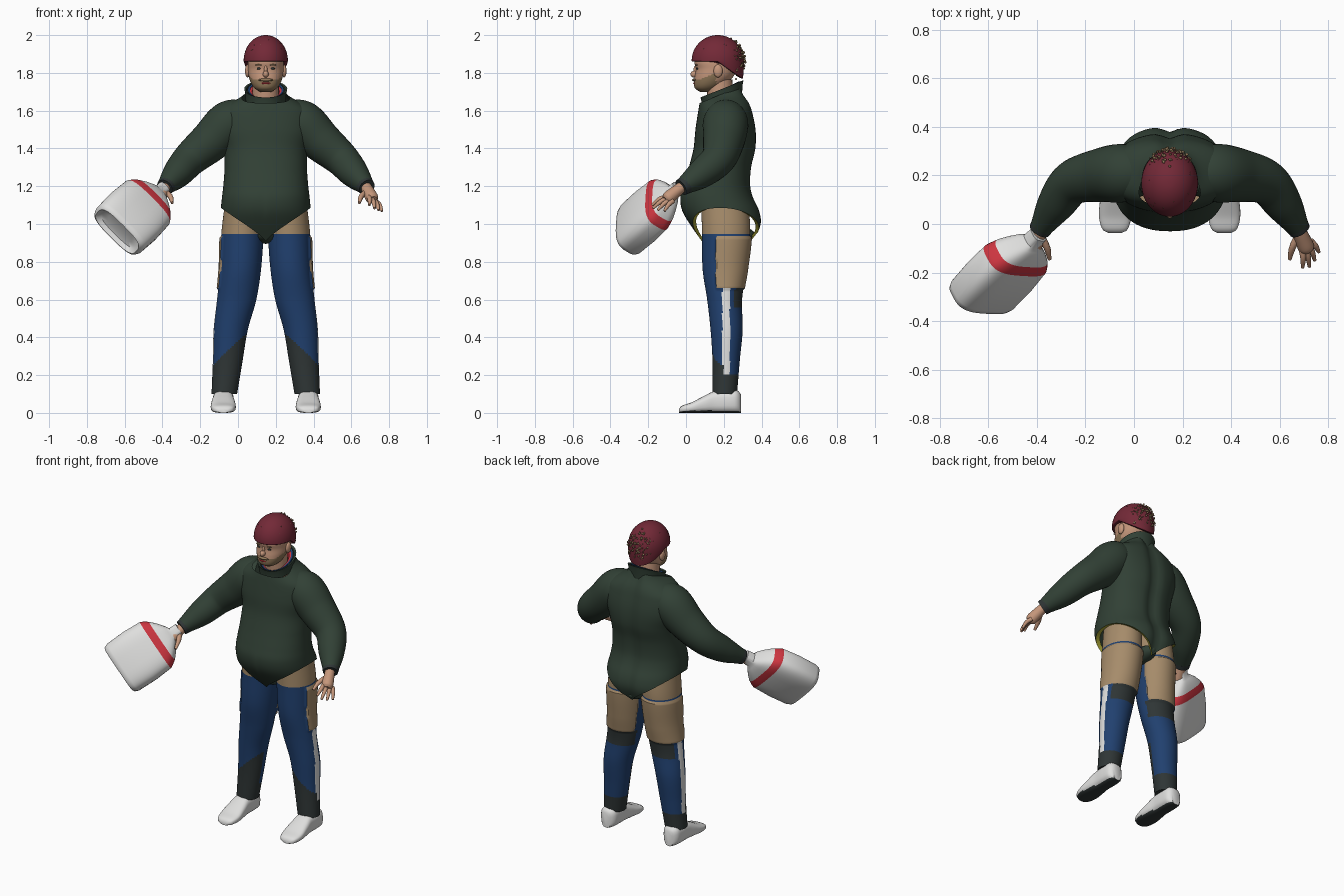
import bpy, bmesh, random
from math import sin, cos, pi, exp, copysign
from mathutils import Vector, Matrix

if "Cube" in bpy.data.objects:
    bpy.data.objects.remove(bpy.data.objects["Cube"])
random.seed(4)
MID = 0.147  # body centre line


def material(name, *rgb):
    m = bpy.data.materials.new(name)
    m.use_nodes = True
    m.diffuse_color = (*rgb, 1)
    m.node_tree.nodes["Principled BSDF"].inputs["Base Color"].default_value = (*rgb, 1)
    return m


green = material("dark green knit", .031, .052, .036)
maroon = material("maroon wool", .17, .022, .038)
blue = material("trouser blue", .015, .052, .16)
tan = material("tan cloth", .38, .26, .145)
white = material("white plastic", .74, .74, .73)
red = material("red band", .6, .035, .05)
flesh = material("skin", .56, .31, .2)
beard = material("beard brown", .27, .18, .095)
dark = material("charcoal", .028, .036, .036)
yellow = material("yellow trim", .45, .42, .04)


def sample(table, k):
    """Smooth interpolation of rows (key, values...) at key k."""
    k = min(max(k, table[0][0]), table[-1][0])
    i = next(j for j in range(len(table) - 1) if k <= table[j + 1][0])
    a, b = table[i], table[i + 1]
    p, q = table[max(i - 1, 0)], table[min(i + 2, len(table) - 1)]
    h = b[0] - a[0]
    t = (k - a[0]) / h
    out = []
    for c in range(1, len(a)):
        m0 = (b[c] - p[c]) / (b[0] - p[0]) * h
        m1 = (q[c] - a[c]) / (q[0] - a[0]) * h
        d = b[c] - a[c]
        out.append(a[c] + t * m0 + t * t * (3 * d - 2 * m0 - m1) + t ** 3 * (m0 + m1 - 2 * d))
    return out


def finish(name, bm, mats, rule=None):
    bmesh.ops.recalc_face_normals(bm, faces=bm.faces)
    bm.normal_update()
    if rule:
        for f in bm.faces:
            f.material_index = rule(f.calc_center_median(), f.normal)
    me = bpy.data.meshes.new(name)
    bm.to_mesh(me)
    bm.free()
    for m in mats:
        me.materials.append(m)
    ob = bpy.data.objects.new(name, me)
    bpy.context.collection.objects.link(ob)
    bpy.ops.object.select_all(action='DESELECT')
    ob.select_set(True)
    bpy.context.view_layer.objects.active = ob
    bpy.ops.object.shade_smooth_by_angle(angle=.8)
    return ob


def skin(name, rows, mats, rule=None, caps=True):
    """Closed rings of points joined into one surface."""
    bm = bmesh.new()
    vs = [[bm.verts.new(p) for p in row] for row in rows]
    n = len(vs[0])
    for a, b in zip(vs, vs[1:]):
        for j in range(n):
            bm.faces.new((a[j], a[(j + 1) % n], b[(j + 1) % n], b[j]))
    if caps:
        bm.faces.new(vs[0])
        bm.faces.new(vs[-1])
    return finish(name, bm, mats, rule)


def angles(n):
    return [2 * pi * j / n for j in range(n)]


def soft(v, power):
    return copysign(abs(v) ** power, v)


def tube(name, pts, mats, side=1, steps=6, n=20, rule=None):
    """Round limb through (offset, y, z, radius) points."""
    table = [(i, *p) for i, p in enumerate(pts)]
    total = (len(pts) - 1) * steps
    path = [sample(table, i / steps) for i in range(total + 1)]
    rows = []
    for i, (x, y, z, r) in enumerate(path):
        t = Vector(path[min(i + 1, total)][:3]) - Vector(path[max(i - 1, 0)][:3])
        u = t.cross(Vector((.3, 1, .2))).normalized()
        v = t.cross(u).normalized()
        ring = [Vector((x, y, z)) + (u * cos(a) + v * sin(a)) * r for a in angles(n)]
        rows.append([(MID + side * p.x, p.y, p.z) for p in ring])
    return skin(name, rows, mats, rule)


def ball(name, off, y, z, size, mat):
    bm = bmesh.new()
    bmesh.ops.create_uvsphere(bm, u_segments=20, v_segments=12, radius=1,
                              matrix=Matrix.LocRotScale((MID + off, y, z), None, size))
    return finish(name, bm, [mat])


def slab_point(table, z, a, power):
    """Point on an upright form given as (z, half width, front y, back y)."""
    w, front, back = sample(table, z)
    return Vector((MID + w * soft(cos(a), power),
                   (front + back) / 2 + (back - front) / 2 * soft(sin(a), power), z))


# Sweater with a high-cut hem, an inward yellow trim and a groove down the back
TORSO = [(.9, .2, .09, .36), (1, .235, .02, .4), (1.07, .238, -.02, .392), (1.14, .232, -.03, .36),
         (1.2, .225, -.015, .345), (1.3, .218, .015, .35), (1.4, .222, .04, .372), (1.5, .25, .05, .372),
         (1.6, .24, .065, .352), (1.64, .19, .072, .338), (1.68, .12, .08, .315), (1.74, .08, .09, .29)]


def torso_point(a, t):
    hem = .91 + .175 * abs(cos(a)) ** .8
    p = slab_point(TORSO, hem + t * (1.69 + .05 * sin(a) - hem), a, .88)
    if sin(a) > 0:
        p.y -= .022 * exp(-((p.x - MID) / .035) ** 2)
    return p


rows = [[torso_point(a, 1 - i / 50) for a in angles(64)] for i in range(51)]
skin("sweater_body", rows, [green], caps=False)
hem = rows[-1]
inner = [p + Vector((MID - p.x, .21 - p.y, .03)) * .1 for p in hem]
skin("sweater_hem_trim", [hem, inner], [yellow], caps=False)
ball("sweater_crotch", 0, .225, .945, (.06, .14, .05), green)


# Collars
def collar(name, mat, r, drop):
    specs = [(r - .004, 1.65, .03), (r, 1.7 - drop, .04), (r + .004, 1.715 - drop, .045),
             (r - .008, 1.712 - drop, .045), (r - .014, 1.65, .03)]
    skin(name, [[(MID + q * cos(a), .19 + q * sin(a), z + k * sin(a)) for a in angles(40)]
                for q, z, k in specs], [mat], caps=False)


collar("sweater_collar", green, .11, 0)
collar("shirt_collar", blue, .092, .004)
collar("undershirt_collar", red, .08, .01)

# Neck and head, with the beard on the jaw
tube("neck", [(0, .19, 1.6, .07), (0, .175, 1.76, .07)], [flesh])
HEAD = [(1.7, .03, .075, .13), (1.715, .055, .05, .17), (1.74, .075, .042, .21), (1.78, .09, .046, .25),
        (1.82, .094, .052, .27), (1.86, .095, .045, .28), (1.93, .08, .07, .25)]
skin("head", [[slab_point(HEAD, 1.7 + .23 * i / 32, a, .95) for a in angles(40)] for i in range(33)],
     [flesh, beard], lambda c, n: int(c.y < .16 and c.z < 1.762 + .45 * max(0, c.y - .07)))
ball("nose", 0, .045, 1.793, (.016, .022, .018), flesh)
ball("nose_bridge", 0, .052, 1.815, (.009, .012, .025), flesh)
ball("mouth", 0, .044, 1.745, (.024, .006, .005), red)
ball("moustache", 0, .044, 1.763, (.04, .012, .008), beard)
for s in (1, -1):
    ball("ear", s * .096, .17, 1.81, (.014, .024, .034), flesh)
    ball("eye", s * .036, .06, 1.823, (.012, .006, .006), dark)
    ball("eyebrow", s * .036, .055, 1.842, (.02, .007, .004), beard)

# Knitted cap, lower at the back
CAP = Vector((MID, .168, 1.865))


def cap_ring(k, z_of):
    return [(CAP.x + .117 * k * cos(a), CAP.y + .138 * k * sin(a), z_of(a)) for a in angles(48)]


rows = []
for i in range(1, 17):
    f = pi / 2 * i / 16
    rows.append(cap_ring(sin(f), lambda a: CAP.z + .135 * cos(f)))
for k, drop in ((1, .4), (.98, .8), (.96, 1), (.84, .95)):
    rows.append(cap_ring(k, lambda a: CAP.z - drop * (.006 + .09 * max(0, sin(a)))))
skin("knit_cap", rows, [maroon])

# Tufts of hair poking out of the cap
bm = bmesh.new()
for i in range(130):
    d = Vector((random.gauss(0, .45), 1, random.gauss(.15, .45))).normalized()
    if i % 8 == 0:
        d = Vector((random.uniform(-1, 1), random.uniform(-1, 1), .6)).normalized()
    k = random.uniform(1, 1.06) if i % 8 else 1
    spot = CAP + Vector((d.x * .117, d.y * .138, d.z * .135)) * k
    r = random.uniform(.003, .008) if i % 8 else .002
    bmesh.ops.create_icosphere(bm, subdivisions=1, radius=r, matrix=Matrix.Translation(spot))
finish("hair_tufts", bm, [beard])

# Trouser legs: (z, inner offset, outer offset, front y, back y)
LEG = [(.1, .152, .287, .14, .27), (.28, .122, .28, .14, .285), (.44, .095, .276, .13, .3),
       (.6, .05, .258, .112, .297), (.76, .025, .242, .088, .32), (.95, .012, .235, .085, .34),
       (1.12, .012, .215, .08, .33)]


def on_pad(off, y, z):
    return .66 < z < .935 and (y > .25 or (y > .16 and off > .13))


def leg_rule(c, n):
    off = abs(c.x - MID)
    xin, xout, front, back = sample(LEG, c.z)
    across = (xout - off) / (xout - xin)
    if c.z > .95 or on_pad(off, c.y, c.z):
        return 1
    if c.z < .2 + (.05 + .17 * across if c.y < .2 else 0):
        return 2
    if .56 < c.z < .66 and c.y > .23 and across > .08:
        return 2
    if c.z < .66 and .192 < c.y < .232 and across < .3:
        return 3
    return 0


def leg_ring(z, side):
    xin, xout, front, back = sample(LEG, z)
    cx, cy = (xin + xout) / 2, (front + back) / 2
    ring = []
    for a in angles(80):
        dx, dy = (xout - xin) / 2 * cos(a), (back - front) / 2 * sin(a)
        k = 1.08 if on_pad(cx + dx, cy + dy, z) else 1
        ring.append((MID + side * (cx + dx * k), cy + dy * k, z))
    return ring


# Shoes: (y, half width, height)
SHOE = [(-.038, .025, .02), (-.025, .05, .036), (.03, .066, .056), (.1, .062, .092),
        (.15, .056, .115), (.22, .056, .12), (.27, .05, .12), (.29, .03, .1)]
FINGERS = {"index": (.548, -.18, 1.1), "middle": (.576, -.176, 1.083),
           "ring": (.598, -.15, 1.073), "little": (.615, -.115, 1.068)}

for side, word in ((1, "left"), (-1, "right")):
    skin(word + "_leg", [leg_ring(1.12 - 1.02 * i / 100, side) for i in range(101)],
         [blue, tan, dark, white], leg_rule)
    rows = []
    for i in range(31):
        y = -.038 + .328 * i / 30
        w, h = sample(SHOE, y)
        rows.append([(MID + side * .225 + w * soft(cos(a), .7), y, h / 2 * (1 + soft(sin(a), .7)))
                     for a in angles(28)])
    skin(word + "_shoe", rows, [white, dark], lambda c, n: int(n.z < -.6 and c.z < .012))

    # Sleeve with a dark cuff, then the hand
    tube(word + "_sleeve", [(.1, .21, 1.57, .09), (.19, .21, 1.535, .12), (.29, .2, 1.44, .11),
                            (.4, .17, 1.345, .092), (.47, .08, 1.265, .077), (.53, -.015, 1.2, .046)],
         [green], side, 8, 32)
    tube(word + "_cuff", [(.522, -.002, 1.208, .05), (.536, -.026, 1.193, .045)], [dark], side)
    tube(word + "_palm", [(.525, -.01, 1.205, .028), (.545, -.055, 1.17, .032),
                          (.562, -.095, 1.138, .034), (.568, -.11, 1.127, .022)], [flesh], side)
    for i, (finger, tip) in enumerate(FINGERS.items()):
        x, y, z = tip
        base = (.545 + .012 * i, -.105 + .012 * i, 1.145 - .008 * i)
        bend = [(p + q) / 2 for p, q in zip(base, tip)]
        tube(f"{word}_{finger}_finger", [(*base, .013), (bend[0] + .004, bend[1], bend[2] + .008, .012),
                                         (*tip, .007)], [flesh], side, 4, 10)
    tube(word + "_thumb", [(.53, -.05, 1.17, .016), (.505, -.1, 1.145, .014), (.495, -.145, 1.112, .008)],
         [flesh], side, 4, 10)

# Jug held by the neck: (distance from base, half width, half depth)
BASE = Vector((-.64, -.31, .96))
AXIS = Vector((.57, .62, .535)).normalized()
WIDE = Vector((.69, -.06, -.72))
WIDE = (WIDE - AXIS * WIDE.dot(AXIS)).normalized()
DEEP = AXIS.cross(WIDE)
JUG = [(.03, .09, .04), (.025, .125, .06), (0, .145, .072), (.006, .156, .082), (.03, .166, .088),
       (.15, .17, .09), (.262, .163, .086), (.28, .154, .082), (.308, .134, .076), (.34, .1, .064),
       (.37, .06, .05), (.385, .036, .036), (.43, .034, .034)]
skin("jug", [[BASE + AXIS * u + WIDE * (w * soft(cos(a), .62)) + DEEP * (d * soft(sin(a), .62))
              for a in angles(48)] for u, w, d in JUG],
     [white, red], lambda c, n: int(.262 < (c - BASE).dot(AXIS) < .308))
